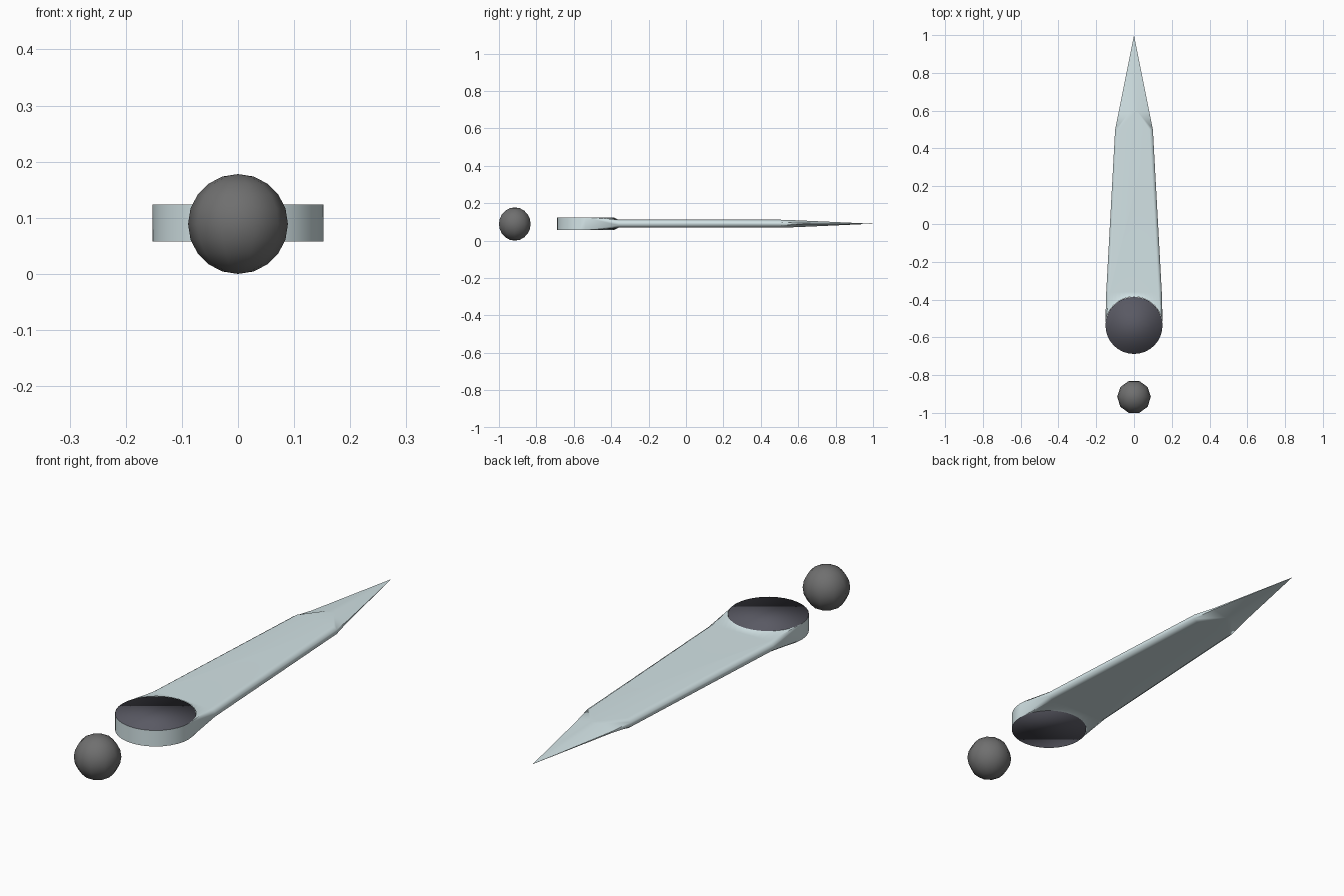
import bpy, bmesh, math
from mathutils import Matrix

if "Cube" in bpy.data.objects:
    bpy.data.objects.remove(bpy.data.objects["Cube"])

ZC = 0.0905              # mid height of the whole blade
RY, RR, RH = -0.537, 0.152, 0.033   # collar centre, radius, half height


def material(name, rgb):
    m = bpy.data.materials.new(name)
    m.diffuse_color = (*rgb, 1)
    m.use_nodes = True
    m.node_tree.nodes["Principled BSDF"].inputs["Base Color"].default_value = m.diffuse_color
    return m


def finish(bm, name, mat, angle):
    bmesh.ops.remove_doubles(bm, verts=bm.verts, dist=1e-5)
    bmesh.ops.recalc_face_normals(bm, faces=bm.faces)
    me = bpy.data.meshes.new(name)
    bm.to_mesh(me)
    bm.free()
    me.materials.append(mat)
    ob = bpy.data.objects.new(name, me)
    bpy.context.collection.objects.link(ob)
    bpy.ops.object.select_all(action='DESELECT')
    ob.select_set(True)
    bpy.context.view_layer.objects.active = ob
    bpy.ops.object.shade_smooth_by_angle(angle=math.radians(angle))
    return ob


steel = material("pale_steel", (0.65, 0.77, 0.79))
dark = material("dark_slate", (0.1, 0.1, 0.125))
grey = material("dark_grey", (0.16, 0.16, 0.16))

# Blade: round collar in front, blended into a flat tapering body and point
bm = bmesh.new()


def face(*pts):
    bm.faces.new([bm.verts.new((x, y, z + ZC)) for x, y, z in pts])


N = 16
arc = [math.pi * i / N for i in range(N + 1)]
rim = lambda a, z: (RR * math.cos(a), RY + RR * math.sin(a), z)

# rounded front wall of the collar
for a, b in zip(arc, arc[1:]):
    face(rim(-a, RH), rim(-b, RH), rim(-b, -RH), rim(-a, -RH))

# stations: y, half width, flat half width, half thickness, edge half thickness
stations = [(-0.36, 0.147, 0.130, 0.0215, 0.009),
            (0.50, 0.100, 0.082, 0.0215, 0.009),
            (0.60, 0.080, 0.015, 0.018, 0.003)]
y0, w0, f0, t0, e0 = stations[0]
TIP = (0, 1.0, 0)
for s in (1, -1):
    # deck sloping from the collar's rear rim down to the flat body
    row = [(f0 * math.cos(a), y0, s * t0) for a in arc]
    for i in range(N):
        face(rim(arc[i], s * RH), rim(arc[i + 1], s * RH), row[i + 1], row[i])
    # broad flats, then the ridged point
    y1, w1, f1, t1, e1 = stations[1]
    face(*row, (-f1, y1, s * t1), (f1, y1, s * t1))
    y2, w2, f2, t2, e2 = stations[2]
    face((-f1, y1, s * t1), (f1, y1, s * t1), (f2, y2, s * t2), (-f2, y2, s * t2))
    face((-f2, y2, s * t2), (f2, y2, s * t2), TIP)
    # chamfers along both edges
    for m in (1, -1):
        face((m * RR, RY, s * RH), (m * w0, y0, s * e0), (m * f0, y0, s * t0))
        for (ya, wa, fa, ta, ea), (yb, wb, fb, tb, eb) in zip(stations, stations[1:]):
            face((m * wa, ya, s * ea), (m * fa, ya, s * ta),
                 (m * fb, yb, s * tb), (m * wb, yb, s * eb))
        face((m * w2, y2, s * e2), (m * f2, y2, s * t2), TIP)
# narrow side edges
for m in (1, -1):
    face((m * RR, RY, RH), (m * RR, RY, -RH), (m * w0, y0, -e0), (m * w0, y0, e0))
    for (ya, wa, _, _, ea), (yb, wb, _, _, eb) in zip(stations, stations[1:]):
        face((m * wa, ya, ea), (m * wa, ya, -ea), (m * wb, yb, -eb), (m * wb, yb, eb))
    face((m * w2, y2, e2), (m * w2, y2, -e2), TIP)
blade = finish(bm, "blade", steel, 62)
blade.modifiers.new("even_shading", 'WEIGHTED_NORMAL').keep_sharp = True

# Dark plug filling the collar flush with its rims, smooth all over
bm = bmesh.new()
bmesh.ops.create_cone(bm, cap_ends=True, segments=2 * N, radius1=RR - 0.001,
                      radius2=RR - 0.001, depth=2 * RH,
                      matrix=Matrix.Translation((0, RY, ZC)))
finish(bm, "collar_plug", dark, 180)

# Loose ball in front of the collar
bm = bmesh.new()
bmesh.ops.create_uvsphere(bm, u_segments=10, v_segments=10, radius=0.089,
                          matrix=Matrix.Translation((0, -0.9154, 0.089))
                          @ Matrix.Rotation(math.pi / 2, 4, 'Z'))
finish(bm, "ball", grey, 60)
